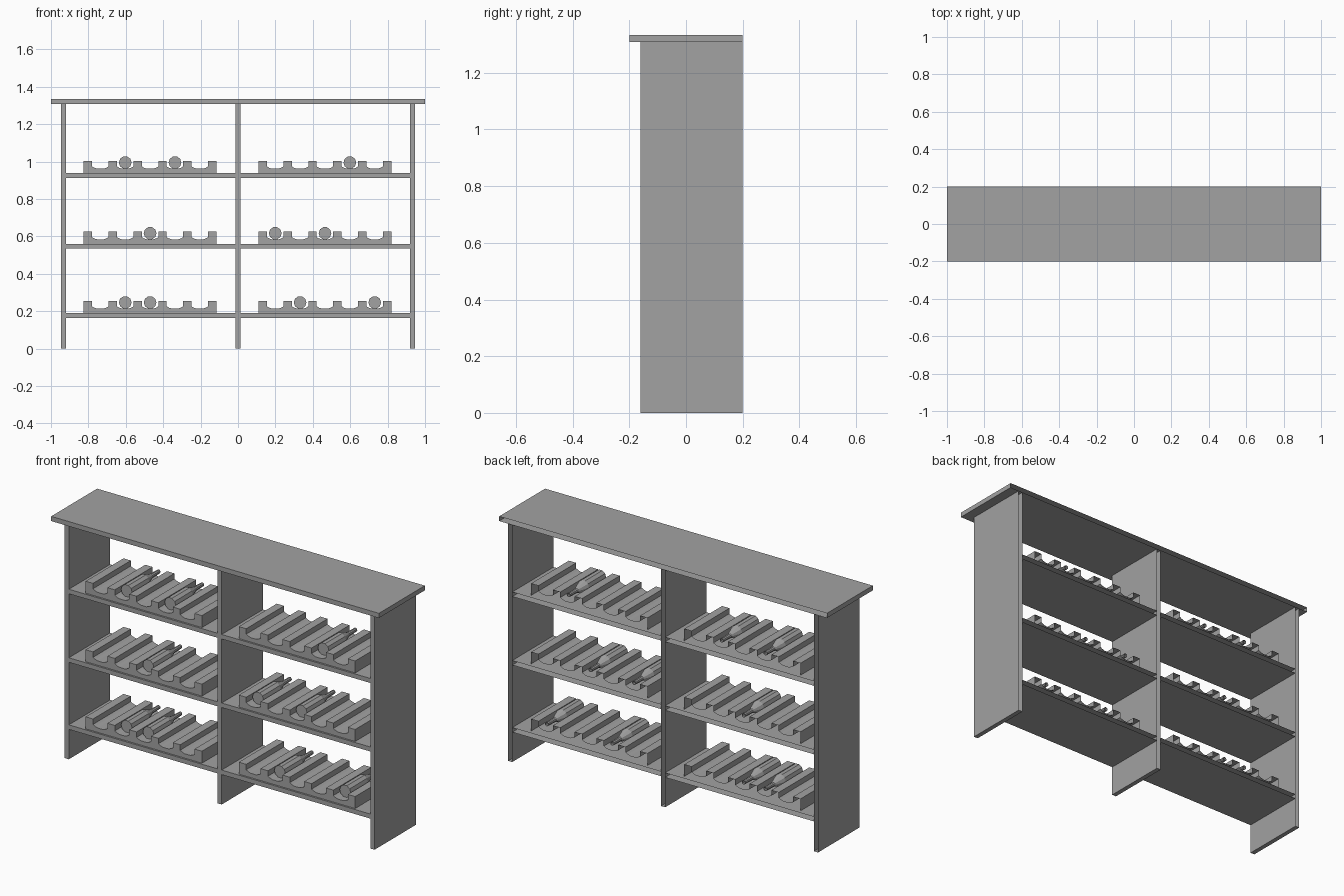
import bpy, bmesh, math
from mathutils import Vector

if "Cube" in bpy.data.objects:
    bpy.data.objects.remove(bpy.data.objects["Cube"])

grey = bpy.data.materials.new("plain grey")
grey.diffuse_color = (0.36, 0.36, 0.36, 1)
grey.use_nodes = True
grey.node_tree.nodes["Principled BSDF"].inputs["Base Color"].default_value = grey.diffuse_color


def finish(name, bm):
    bmesh.ops.recalc_face_normals(bm, faces=bm.faces)
    # rear ends are left open
    rear = [f for f in bm.faces if f.normal.y > 0.99]
    bmesh.ops.delete(bm, geom=rear, context='FACES')
    mesh = bpy.data.meshes.new(name)
    bm.to_mesh(mesh)
    bm.free()
    mesh.materials.append(grey)
    obj = bpy.data.objects.new(name, mesh)
    bpy.context.collection.objects.link(obj)
    return obj


def extrude_profile(name, points, y0, y1):
    """Extrude an x-z outline from y0 back to y1."""
    bm = bmesh.new()
    face = bm.faces.new([bm.verts.new((x, y0, z)) for x, z in points])
    out = bmesh.ops.extrude_face_region(bm, geom=[face], use_keep_orig=True)
    moved = [v for v in out["geom"] if isinstance(v, bmesh.types.BMVert)]
    bmesh.ops.translate(bm, verts=moved, vec=Vector((0, y1 - y0, 0)))
    return finish(name, bm)


def box(name, x0, x1, y0, y1, z0, z1):
    return extrude_profile(name, [(x0, z0), (x1, z0), (x1, z1), (x0, z1)], y0, y1)


PITCH, TOOTH = 0.133, 0.045


def cradle(name, x0, z):
    """Comb-shaped rack with six teeth and five rounded valleys."""
    pts = [(x0, z)]
    for i in range(6):
        x = x0 + i * PITCH
        pts += [(x, z + 0.066), (x + TOOTH, z + 0.066)]
        if i < 5:
            gap = PITCH - TOOTH
            for t, h in ((0, 0.036), (0.14, 0.029), (0.32, 0.024),
                         (0.68, 0.024), (0.86, 0.029), (1, 0.036)):
                pts.append((x + TOOTH + t * gap, z + h))
    pts.append((x0 + 5 * PITCH + TOOTH, z))
    return extrude_profile(name, pts, -0.15, 0.18)


def bottle(name, x, z, sides=10):
    """Lathed bottle lying along y with its base to the front."""
    bm = bmesh.new()
    rings = []
    for y, r in ((-0.11, 0.034), (0.04, 0.034), (0.10, 0.013), (0.17, 0.011)):
        rings.append([bm.verts.new((x + r * math.cos(a), y, z + r * math.sin(a)))
                      for a in (2 * math.pi * k / sides for k in range(sides))])
    for a, b in zip(rings, rings[1:]):
        for k in range(sides):
            n = (k + 1) % sides
            bm.faces.new((a[k], a[n], b[n], b[k]))
    bm.faces.new(rings[0])
    bm.faces.new(rings[-1])
    return finish(name, bm)


# Top board and uprights
box("top_board", -1, 1, -0.2, 0.2, 1.308, 1.334)
for name, x in (("left_panel", -0.933), ("middle_panel", 0), ("right_panel", 0.933)):
    box(name, x - 0.0125, x + 0.0125, -0.16, 0.2, 0, 1.308)

# Shelves, racks and bottles: filled slots per side on each level
levels = ((0.19, (1, 2), (1, 4)),
          (0.56, (2,), (0, 2)),
          (0.938, (1, 3), (3,)))
for z, left, right in levels:
    for side, x0, x1, start, slots in (("left", -0.92, -0.0125, -0.825, left),
                                       ("right", 0.0125, 0.92, 0.11, right)):
        box(side + "_shelf", x0, x1, -0.16, 0.2, z - 0.025, z)
        cradle(side + "_bottle_rack", start, z)
        for s in slots:
            bottle("bottle", start + TOOTH + (PITCH - TOOTH) / 2 + s * PITCH, z + 0.057)
